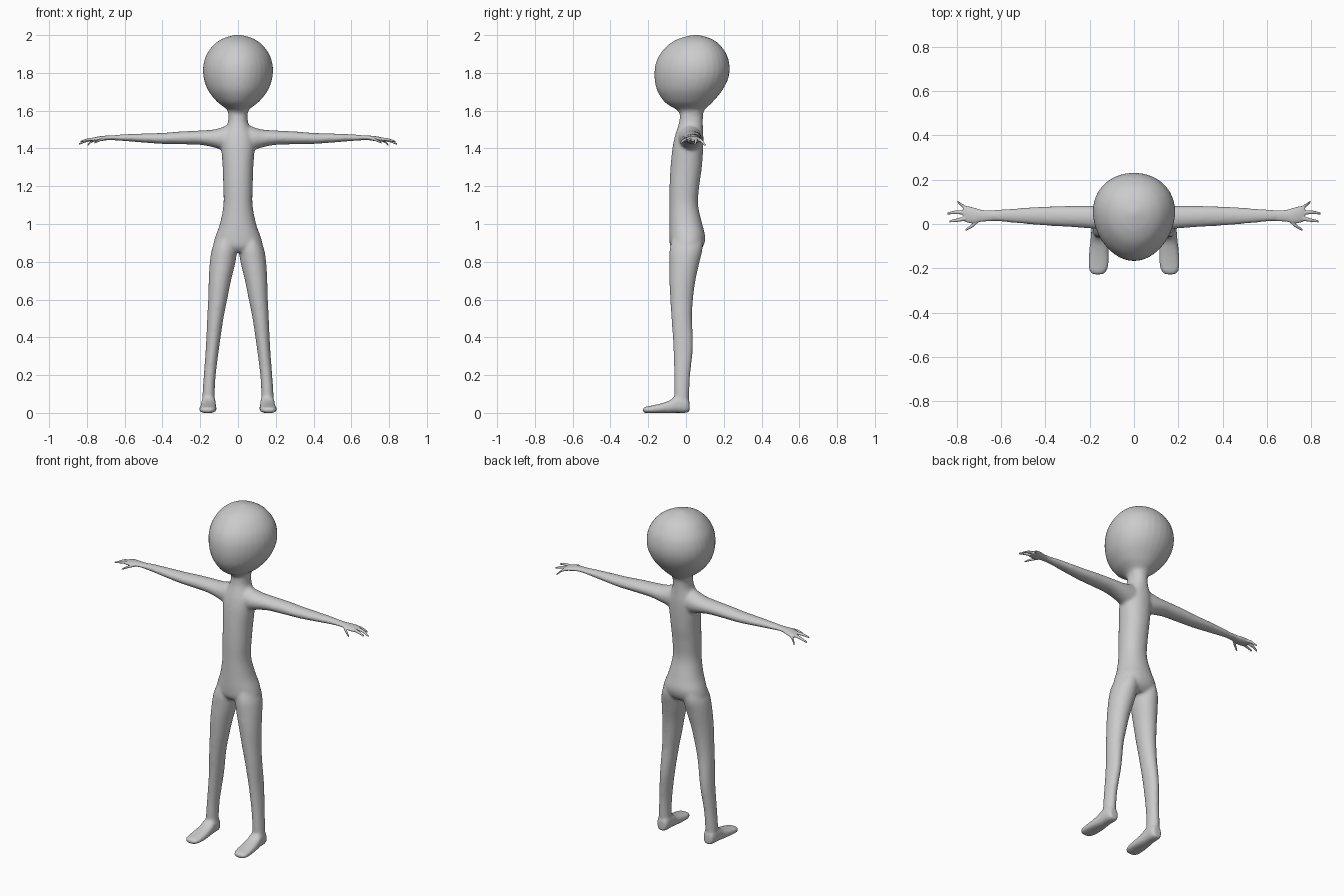
import bpy, bmesh, math

skin = bpy.data.materials.new("plain grey")
skin.diffuse_color = (0.6, 0.6, 0.6, 1)
SEG = 32


def spline(a, b, c, d, t):
    """Catmull-Rom blend between rings b and c."""
    return [0.5 * (2 * q + (r - p) * t + (2 * p - 5 * q + 4 * r - s) * t * t
                   + (3 * q - p - 3 * r + s) * t ** 3) for p, q, r, s in zip(a, b, c, d)]


def loft(bm, axis, rings, side=1, taper=0.0, power=1.0, steps=4):
    """Closed tube of ovals; each ring is (position, centre u, centre v, radius u, radius v)."""
    fine = []
    for i in range(len(rings) - 1):
        a, d = rings[max(i - 1, 0)], rings[min(i + 2, len(rings) - 1)]
        fine += [spline(a, rings[i], rings[i + 1], d, k / steps) for k in range(steps)]
    fine.append(rings[-1])
    loops = []
    for t, cu, cv, ru, rv in fine:
        loop = []
        for k in range(SEG):
            c, s = math.cos(math.tau * k / SEG), math.sin(math.tau * k / SEG)
            c = math.copysign(abs(c) ** power, c)
            s = math.copysign(abs(s) ** power, s)
            u, v = cu + ru * c * (1 + taper * s), cv + rv * s
            x, y, z = {"x": (t, u, v), "y": (u, t, v), "z": (u, v, t)}[axis]
            loop.append(bm.verts.new((side * x, y, z)))
        loops.append(loop)
    for p, q in zip(loops, loops[1:]):
        for k in range(SEG):
            n = (k + 1) % SEG
            bm.faces.new((p[k], p[n], q[n], q[k]))
    bm.faces.new(loops[0])
    bm.faces.new(loops[-1])


def upright(rows):
    """Rows of (z, front y, back y, inner x, outer x) turned into rings."""
    return [(z, (i + o) / 2, (f + b) / 2, (o - i) / 2, (b - f) / 2) for z, f, b, i, o in rows]


def finish(bm, name, voxel, rounds):
    """Fuse the overlapping tubes into one soft skin."""
    bmesh.ops.recalc_face_normals(bm, faces=bm.faces)
    mesh = bpy.data.meshes.new(name)
    bm.to_mesh(mesh)
    bm.free()
    mesh.materials.append(skin)
    ob = bpy.data.objects.new(name, mesh)
    bpy.context.collection.objects.link(ob)
    fuse = ob.modifiers.new("fuse", "REMESH")
    fuse.mode = "VOXEL"
    fuse.voxel_size = voxel
    fuse.use_smooth_shade = True
    soft = ob.modifiers.new("soften", "SMOOTH")
    soft.factor = 0.5
    soft.iterations = rounds


body = bmesh.new()

# Head: egg that narrows towards the face
head = [(1.58, -.03, .09, .05), (1.605, -.05, .098, .058), (1.625, -.085, .12, .082),
        (1.65, -.117, .145, .113), (1.70, -.15, .187, .153), (1.75, -.164, .216, .175),
        (1.80, -.167, .23, .184), (1.85, -.16, .229, .181), (1.90, -.137, .214, .164),
        (1.95, -.092, .178, .127), (1.98, -.04, .135, .083), (1.995, .01, .09, .04),
        (2.001, .04, .06, .01)]
loft(body, "z", upright([(z, f, b, -w, w) for z, f, b, w in head]), taper=0.12)

# Neck, torso and hips
torso = [(.85, -.06, .06, .10), (.88, -.083, .09, .13), (.93, -.088, .102, .121),
         (1.0, -.088, .086, .096), (1.1, -.087, .064, .077), (1.2, -.087, .07, .078),
         (1.3, -.082, .084, .081), (1.4, -.072, .091, .088), (1.46, -.06, .092, .086),
         (1.50, -.048, .09, .069), (1.54, -.036, .089, .053), (1.58, -.032, .09, .05),
         (1.63, -.03, .09, .05)]
loft(body, "z", upright([(z, f, b, -w, w) for z, f, b, w in torso]), power=0.92)

leg = [(.03, -.06, .014, .121, .19), (.1, -.063, .017, .123, .188), (.2, -.063, .022, .118, .181),
       (.35, -.067, .037, .099, .17), (.5, -.077, .032, .077, .163), (.6, -.083, .037, .057, .158),
       (.7, -.088, .05, .037, .155), (.8, -.088, .072, .013, .149), (.87, -.086, .088, .006, .137),
       (.93, -.07, .085, .02, .11)]
foot = [(.018, .155, .035, .024, .03), (0, .155, .043, .035, .043), (-.05, .156, .045, .038, .045),
        (-.085, .157, .033, .041, .034), (-.13, .158, .025, .045, .026),
        (-.18, .16, .019, .046, .02), (-.212, .162, .016, .039, .017), (-.228, .163, .015, .024, .011)]
arm = [(.03, .02, 1.452, .06, .08), (.08, .022, 1.452, .06, .062), (.13, .027, 1.453, .056, .047),
       (.2, .031, 1.457, .051, .038), (.3, .034, 1.456, .047, .034), (.4, .036, 1.453, .043, .029),
       (.5, .037, 1.455, .036, .024), (.6, .038, 1.457, .028, .018), (.69, .037, 1.456, .023, .011)]
palm = [(.62, .038, 1.457, .024, .014), (.66, .037, 1.457, .0245, .0125), (.69, .037, 1.456, .027, .012),
        (.72, .038, 1.453, .035, .013), (.75, .043, 1.449, .037, .012), (.772, .047, 1.445, .031, .009)]
# Fingers: root, knuckle and tip as (x, y, z)
fingers = [((.735, .06, 1.45), (.77, .08, 1.441), (.797, .102, 1.416)),
           ((.75, .05, 1.449), (.80, .053, 1.441), (.842, .047, 1.423)),
           ((.74, .03, 1.45), (.79, .019, 1.447), (.833, .012, 1.437)),
           ((.70, .02, 1.453), (.73, -.008, 1.445), (.76, -.027, 1.43))]

for side, label in ((1, "left"), (-1, "right")):
    loft(body, "z", upright(leg), side)
    loft(body, "y", foot, side, power=0.8)
    loft(body, "x", arm, side)
    # Hand with its four fingers
    hand = bmesh.new()
    loft(hand, "x", palm, side)
    for root, knuckle, tip in fingers:
        loft(hand, "x", [(*root, .011, .009), (*knuckle, .0085, .0075), (*tip, .005, .0045)], side)
    finish(hand, label + "_hand", 0.0025, 4)

finish(body, "body", 0.008, 7)
